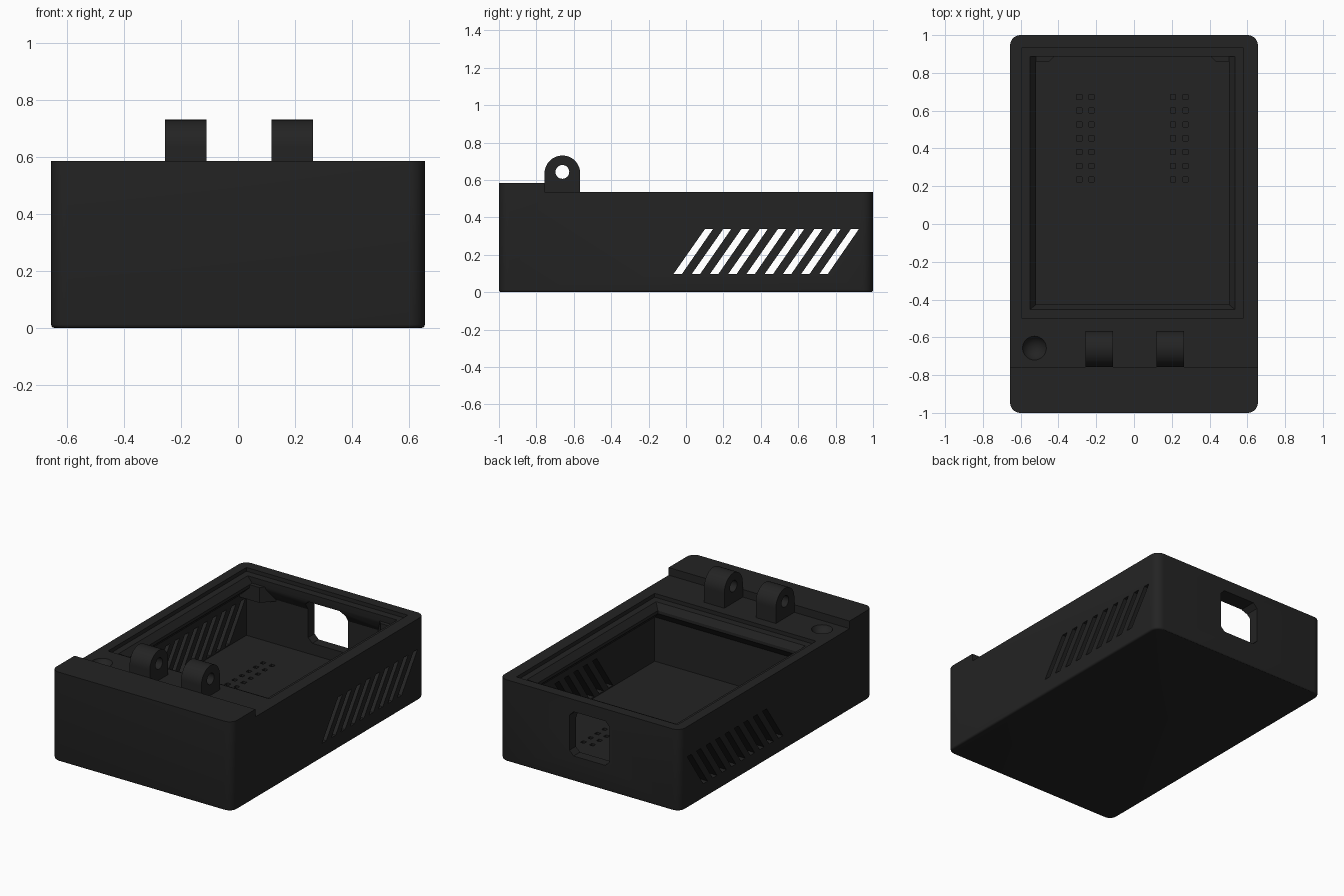
import bpy, bmesh, math

cube = bpy.data.objects.get("Cube")
if cube:
    bpy.data.objects.remove(cube, do_unlink=True)

mat = bpy.data.materials.new("charcoal plastic")
mat.use_nodes = True
colour = (0.017, 0.017, 0.017, 1)
mat.diffuse_color = colour
mat.node_tree.nodes["Principled BSDF"].inputs["Base Color"].default_value = colour


def make(name, bm):
    bmesh.ops.recalc_face_normals(bm, faces=bm.faces)
    me = bpy.data.meshes.new(name)
    bm.to_mesh(me)
    bm.free()
    me.materials.append(mat)
    ob = bpy.data.objects.new(name, me)
    bpy.context.collection.objects.link(ob)
    return ob


def prism(bm, points, start, end, place):
    """Extrude a 2D outline; place(u, v, w) maps it into space."""
    a = [bm.verts.new(place(u, v, start)) for u, v in points]
    b = [bm.verts.new(place(u, v, end)) for u, v in points]
    bm.faces.new(a)
    bm.faces.new(b[::-1])
    n = len(points)
    for i in range(n):
        j = (i + 1) % n
        bm.faces.new((a[j], a[i], b[i], b[j]))


def along_x(u, v, w):
    return (w, u, v)


def along_y(u, v, w):
    return (u, w, v)


def along_z(u, v, w):
    return (u, v, w)


def rect(x, y, w, h):
    return [(x - w/2, y - h/2), (x + w/2, y - h/2), (x + w/2, y + h/2), (x - w/2, y + h/2)]


def activate(ob):
    bpy.ops.object.select_all(action='DESELECT')
    bpy.context.view_layer.objects.active = ob
    ob.select_set(True)


def cut(ob, bm):
    cutter = make("cutter", bm)
    cutter.hide_render = True
    activate(ob)
    mod = ob.modifiers.new("cut", 'BOOLEAN')
    mod.operation, mod.solver, mod.object = 'DIFFERENCE', 'EXACT', cutter
    bpy.ops.object.modifier_apply(modifier=mod.name)
    bpy.data.objects.remove(cutter, do_unlink=True)


def smooth(ob):
    activate(ob)
    bpy.ops.object.shade_smooth_by_angle(angle=math.radians(30))


# Case body: stepped side outline with rounded upright corners
W, TOP, STEP = 0.656, 0.535, 0.585
bm = bmesh.new()
prism(bm, [(-1, 0), (1, 0), (1, TOP), (-0.757, TOP), (-0.757, STEP), (-1, STEP)], -W, W, along_x)
corners = [e for e in bm.edges
           if all(abs(v.co.y) > 0.99 for v in e.verts)
           and abs(e.verts[0].co.z - e.verts[1].co.z) > 0.1]
bmesh.ops.bevel(bm, geom=corners, offset=0.055, segments=8, profile=0.5, affect='EDGES')
base = [e for e in bm.edges if all(v.co.z < 0.001 for v in e.verts)]
bmesh.ops.bevel(bm, geom=base, offset=0.012, segments=3, profile=0.5, affect='EDGES')
body = make("case_body", bm)

# Main cavity with lid rebate and chamfered retaining ridge
# each ring: half width, front y, back y, height
rings = [(0.585, -0.5, 0.934, 0.6), (0.585, -0.5, 0.934, 0.51),
         (0.542, -0.452, 0.886, 0.51), (0.51, -0.426, 0.886, 0.47),
         (0.51, -0.426, 0.89, 0.45), (0.585, -0.5, 0.934, 0.38),
         (0.585, -0.5, 0.934, 0.09)]
bm = bmesh.new()
loops = []
for hx, y0, y1, z in rings:
    loops.append([bm.verts.new((x - 0.008, y, z))
                  for x, y in ((-hx, y0), (hx, y0), (hx, y1), (-hx, y1))])
for a, b in zip(loops, loops[1:]):
    for i in range(4):
        j = (i + 1) % 4
        bm.faces.new((a[i], a[j], b[j], b[i]))
bm.faces.new(loops[0])
bm.faces.new(loops[-1][::-1])
cut(body, bm)

# Slanted vent slots through both side walls
bm = bmesh.new()
for i in range(9):
    y = -0.067 + i * 0.0975
    prism(bm, [(y, 0.097), (y + 0.045, 0.097), (y + 0.211, 0.337), (y + 0.168, 0.337)],
          -0.8, 0.8, along_x)
cut(body, bm)

# Back connector window with clipped corners
h, c, zc = 0.145, 0.115, 0.31
bm = bmesh.new()
prism(bm, [(-c, zc - h), (c, zc - h), (h, zc - c), (h, zc + c),
           (c, zc + h), (-c, zc + h), (-h, zc + c), (-h, zc - c)], 0.8, 1.1, along_y)
cut(body, bm)

# Pin sockets in the floor
bm = bmesh.new()
for x in (-0.29, -0.225, 0.207, 0.272):
    for row in range(7):
        prism(bm, rect(x, 0.235 + row * 0.073, 0.027, 0.027), 0.055, 0.12, along_z)
cut(body, bm)

# Round finger dimple on the front deck
bm = bmesh.new()
bmesh.ops.create_uvsphere(bm, u_segments=32, v_segments=24, radius=0.07)
bmesh.ops.translate(bm, verts=bm.verts, vec=(-0.527, -0.657, 0.565))
cut(body, bm)
smooth(body)

# Corner gussets inside the back wall
for side, name in ((-1, "right"), (1, "left")):
    bm = bmesh.new()
    prism(bm, [(side * x - 0.008, y) for x, y in
               ((0.6, 0.945), (0.36, 0.945), (0.44, 0.86), (0.6, 0.86))], 0.37, 0.47, along_z)
    make("corner_gusset_" + name, bm)

# Hinge lugs with rounded tops and pin holes
R, YC, ZC = 0.0955, -0.661, 0.635
for x0, name in ((-0.256, "right"), (0.118, "left")):
    bm = bmesh.new()
    arc = [(YC + R * math.cos(math.pi * i / 24), ZC + R * math.sin(math.pi * i / 24))
           for i in range(25)]
    prism(bm, [(YC - R, 0.52), (YC + R, 0.52)] + arc, x0, x0 + 0.146, along_x)
    lug = make("hinge_lug_" + name, bm)
    bm = bmesh.new()
    prism(bm, [(YC + 0.037 * math.cos(math.tau * i / 24), 0.643 + 0.037 * math.sin(math.tau * i / 24))
               for i in range(24)], x0 - 0.1, x0 + 0.25, along_x)
    cut(lug, bm)
    smooth(lug)
